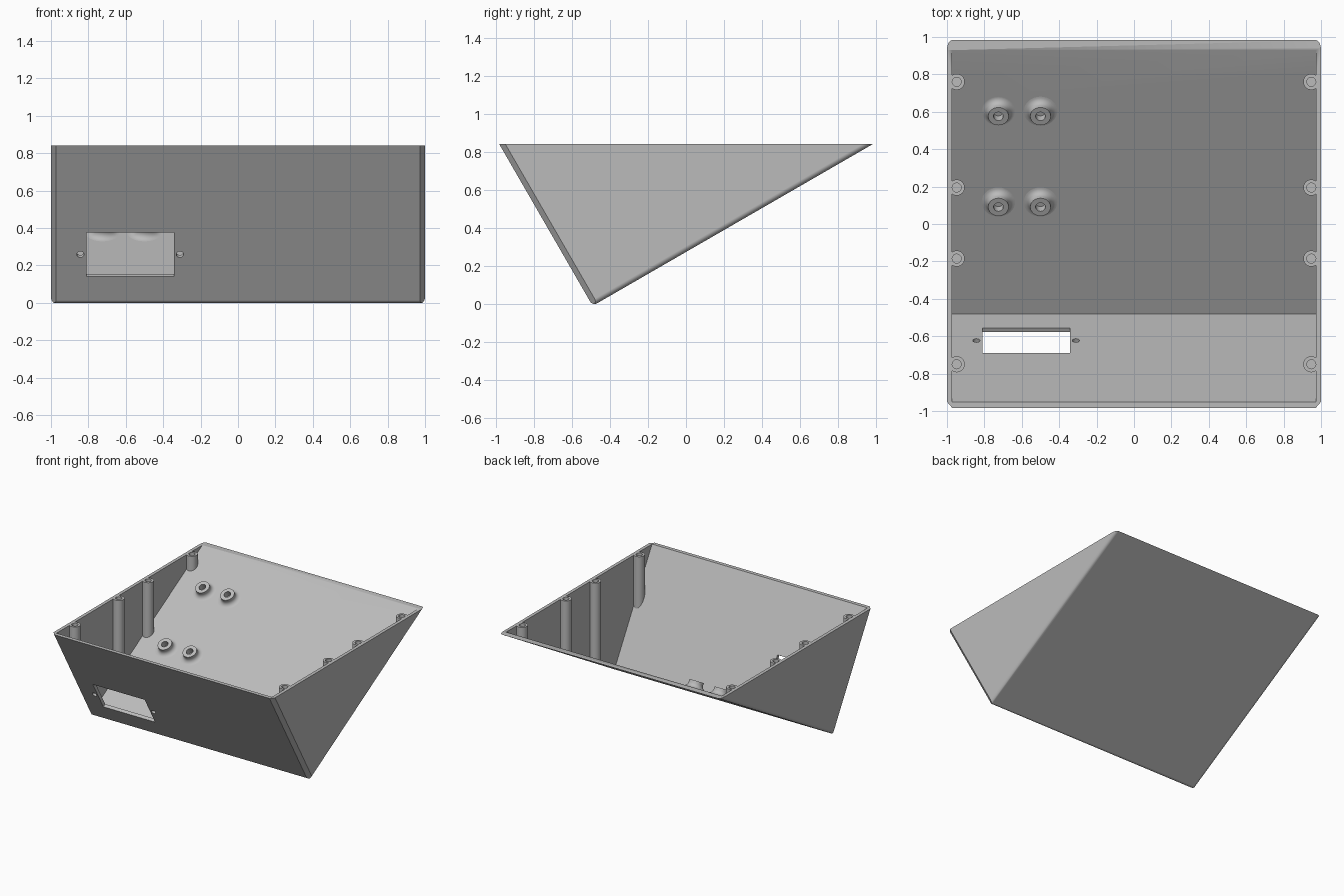
import bpy, bmesh
from math import radians, sin, cos, tan, pi
from mathutils import Matrix, Vector

cube = bpy.data.objects.get("Cube")
if cube:
    bpy.data.objects.remove(cube, do_unlink=True)

HALF = 0.983          # half depth of the open rim
WALL = 0.027
CORNER = Vector((0, -HALF / 2, -0.01))            # sharp outer bottom corner
UP_FRONT = Vector((0, -sin(radians(30)), cos(radians(30))))   # up the front wall
UP_BACK = Vector((0, cos(radians(30)), sin(radians(30))))     # up the back wall
INNER = CORNER + WALL * (UP_FRONT + UP_BACK)
BACK_TILT = Matrix.Rotation(radians(30), 4, 'X')
FRONT_TILT = Matrix.Rotation(radians(-60), 4, 'X')


def finish(bm, name):
    bmesh.ops.recalc_face_normals(bm, faces=bm.faces)
    mesh = bpy.data.meshes.new(name)
    bm.to_mesh(mesh)
    bm.free()
    obj = bpy.data.objects.new(name, mesh)
    bpy.context.collection.objects.link(obj)
    return obj


def wedge(corner, front_len, back_len, half_width):
    """Triangular prism standing on its right-angled corner."""
    bm = bmesh.new()
    pts = [corner, corner + UP_BACK * back_len, corner + UP_FRONT * front_len]
    face = bm.faces.new([bm.verts.new(p - Vector((half_width, 0, 0))) for p in pts])
    ext = bmesh.ops.extrude_face_region(bm, geom=[face])["geom"]
    bmesh.ops.translate(bm, vec=(2 * half_width, 0, 0),
                        verts=[g for g in ext if isinstance(g, bmesh.types.BMVert)])
    bmesh.ops.recalc_face_normals(bm, faces=bm.faces)
    return bm


def cylinder(bm, centre, radius, length, rot=Matrix()):
    bmesh.ops.create_cone(bm, cap_ends=True, segments=32, radius1=radius, radius2=radius,
                          depth=length, matrix=Matrix.Translation(centre) @ rot)


def cut(target, tool):
    mod = target.modifiers.new("cut", 'BOOLEAN')
    mod.operation, mod.solver, mod.object = 'DIFFERENCE', 'EXACT', tool
    bpy.context.view_layer.objects.active = target
    bpy.ops.object.modifier_apply(modifier=mod.name)
    bpy.data.objects.remove(tool, do_unlink=True)


# Outer body: rounded bottom and back edges, flat chamfers on the front corners
bm = wedge(CORNER, HALF, 2 * HALF * cos(radians(30)), 1)
rounded = []
for e in bm.edges:
    d = (e.verts[1].co - e.verts[0].co).normalized()
    mid = (e.verts[0].co + e.verts[1].co) / 2
    if abs(d.dot(UP_BACK)) > 0.99 or (abs(d.x) > 0.99 and mid.z < 0.1):
        rounded.append(e)
bmesh.ops.bevel(bm, geom=rounded, offset=WALL, segments=6, profile=0.5, affect='EDGES')
for side in (-1, 1):
    res = bmesh.ops.bisect_plane(
        bm, geom=bm.verts[:] + bm.edges[:] + bm.faces[:],
        plane_co=CORNER + Vector((side * (1 - 0.028), 0, 0)),
        plane_no=(Vector((side, 0, 0)) - UP_BACK).normalized(), clear_outer=True)
    bmesh.ops.holes_fill(bm, edges=[e for e in bm.edges if e.is_boundary], sides=0)
shell = finish(bm, "enclosure_shell")

# Cavity, leaving the screw posts standing
cavity = finish(wedge(INNER, 1.2, 2.1, 1 - WALL), "cavity")
POST_X = 0.948
POST_Y = (-0.75, -0.185, 0.195, 0.76)
posts = bmesh.new()
for x in (-POST_X, POST_X):
    for y in POST_Y:
        cylinder(posts, (x, y, 0.4), 0.043, 2)
cut(cavity, finish(posts, "screw_posts"))

# Flared standoffs on the sloping floor
STAND_H, FILLET, STAND_R = 0.055, 0.035, 0.055
profile = [(0, -0.02), (STAND_R + FILLET, -0.02)]
for i in range(7):
    a = i / 6 * pi / 2
    profile.append((STAND_R + FILLET * (1 - sin(a)), FILLET * (1 - cos(a))))
profile += [(STAND_R, STAND_H), (0, STAND_H)]
standoffs, bores = bmesh.new(), bmesh.new()
for x in (-0.725, -0.5):
    for y in (0.118, 0.603):
        base = Vector((x, y, INNER.z + (y - INNER.y) * tan(radians(30))))
        place = Matrix.Translation(base) @ BACK_TILT
        verts = [standoffs.verts.new(place @ Vector((r, 0, h))) for r, h in profile]
        edges = [standoffs.edges.new(p) for p in zip(verts, verts[1:])]
        bmesh.ops.spin(standoffs, geom=verts + edges, cent=base, steps=32, angle=2 * pi,
                       axis=place.to_3x3() @ Vector((0, 0, 1)))
        cylinder(bores, place @ Vector((0, 0, STAND_H)), 0.026, 0.1, BACK_TILT)
bmesh.ops.remove_doubles(standoffs, verts=standoffs.verts, dist=0.0005)
cut(cavity, finish(standoffs, "standoffs"))
cut(shell, cavity)

# Blind screw holes in the posts and standoffs
rim_z = CORNER.z + HALF * cos(radians(30))
for x in (-POST_X, POST_X):
    for y in POST_Y:
        depth = 0.08 if y > 0.5 else 0.24
        cylinder(bores, (x, y, rim_z), 0.024, 2 * depth)
cut(shell, finish(bores, "screw_bores"))

# Connector opening with a screw hole on each side, square to the front wall
opening = bmesh.new()
centre = CORNER + UP_FRONT * (0.268 / cos(radians(30))) + Vector((-0.577, 0, 0))
bmesh.ops.create_cube(opening, size=1, matrix=Matrix.Translation(centre) @ FRONT_TILT
                      @ Matrix.Diagonal((0.468, 0.27, 0.1, 1)))
for side in (-1, 1):
    cylinder(opening, centre + Vector((side * 0.266, 0, 0)), 0.019, 0.1, FRONT_TILT)
cut(shell, finish(opening, "connector_opening"))

# Single grey plastic
grey = bpy.data.materials.new("grey_plastic")
grey.use_nodes = True
colour = (0.5, 0.5, 0.5, 1)
grey.diffuse_color = colour
grey.node_tree.nodes["Principled BSDF"].inputs["Base Color"].default_value = colour
shell.data.materials.clear()
shell.data.materials.append(grey)

# Smooth rounded parts, keep edges and flats crisp
bpy.ops.object.select_all(action='DESELECT')
shell.select_set(True)
bpy.context.view_layer.objects.active = shell
bpy.ops.object.shade_smooth_by_angle(angle=radians(30))
weighted = shell.modifiers.new("weighted_normals", 'WEIGHTED_NORMAL')
weighted.keep_sharp = True
